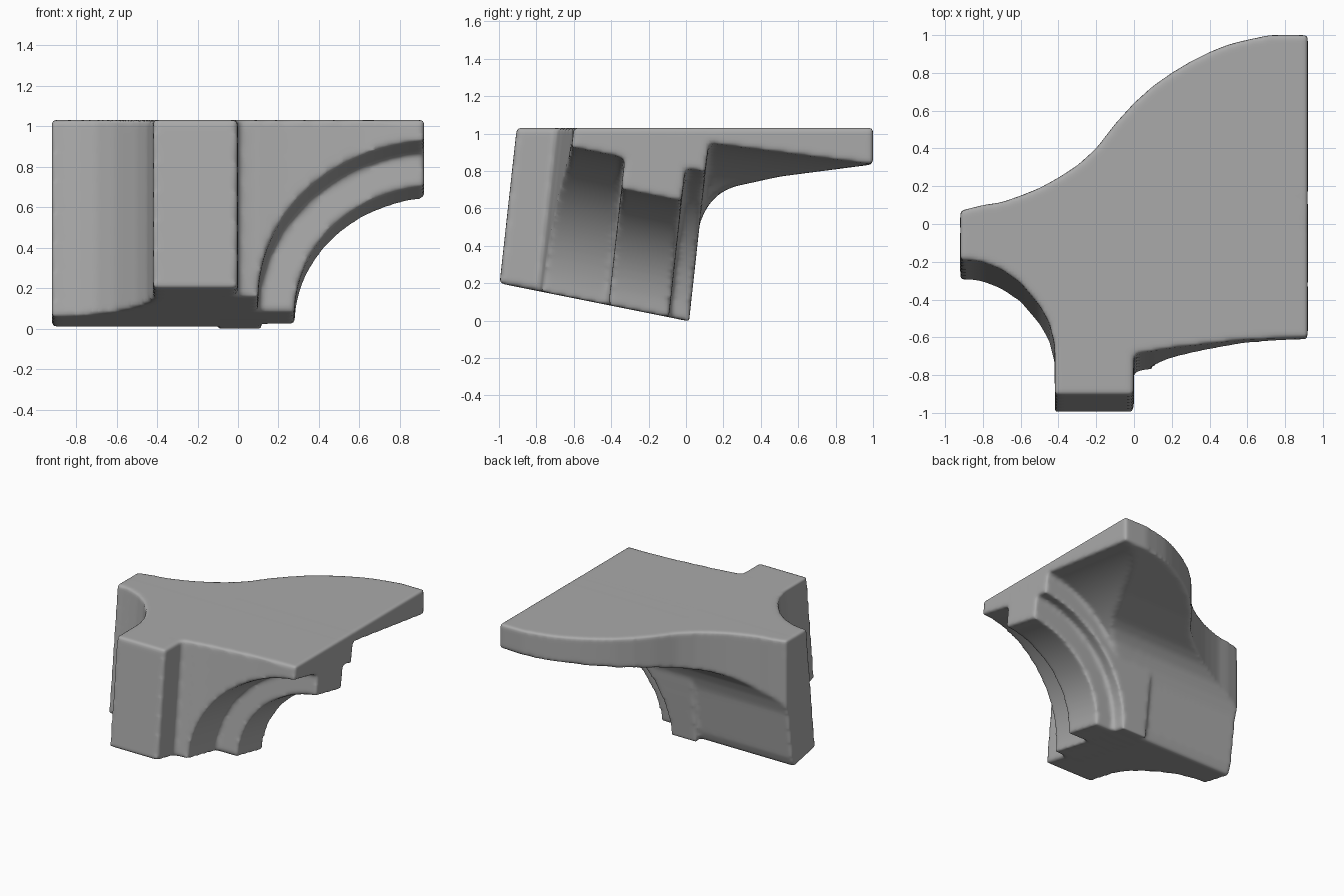
import bpy, bmesh, math

if "Cube" in bpy.data.objects:
    bpy.data.objects.remove(bpy.data.objects["Cube"])

TOP, RIGHT, LEAN, TILT = 1.03, 0.92, 0.11, 0.2


def interp(pts, x):
    for (x0, y0), (x1, y1) in zip(pts, pts[1:]):
        if x <= x1:
            return y0 + (y1 - y0) * max(0, (x - x0) / (x1 - x0))
    return pts[-1][1]


def foot(y0, h):
    """Lower point of a leaning wall that starts at y0 on the top face."""
    y = (y0 + LEAN * (h - TOP)) / (1 + LEAN * TILT)
    return y, h - TILT * y


def loft(name, sections):
    """Solid through matching (y, z) rings placed along x."""
    bm = bmesh.new()
    rings = [[bm.verts.new((x, y, z)) for y, z in ring] for x, ring in sections]
    n = len(rings[0])
    for a, b in zip(rings, rings[1:]):
        for i in range(n):
            j = (i + 1) % n
            bm.faces.new((a[i], a[j], b[j], b[i]))
    bm.faces.new(rings[0][::-1])
    bm.faces.new(rings[-1])
    bmesh.ops.recalc_face_normals(bm, faces=bm.faces)
    mesh = bpy.data.meshes.new(name)
    bm.to_mesh(mesh)
    bm.free()
    ob = bpy.data.objects.new(name, mesh)
    bpy.context.collection.objects.link(ob)
    return ob


def ring(front, back, h):
    return [(front, TOP), (back, TOP), foot(back, h), foot(front, h)]


def arch(a, b, steps=32):
    """Quarter arch as (x, height) points, after a flat foot inside the pier."""
    end = math.acos((1 - RIGHT) / a)
    return [(-0.1, 0)] + [(1 - a * math.cos(end * i / steps),
                           b * math.sin(end * i / steps)) for i in range(steps + 1)]


parts = []

# Pier with concave niche and projecting pilaster
niche = [(-.92, -.19), (-.86, -.19), (-.8, -.2), (-.7, -.24), (-.6, -.31),
         (-.5, -.43), (-.45, -.52), (-.42, -.64)]
front = niche + [(-.419, -.905), (-.001, -.905), (0, -.69), (.1, -.67)]
parts.append(loft("pier", [(x, ring(y, .07, 0)) for x, y in front]))

# Front spandrel, projecting rib and rear step
wall = [(-.1, -.69), (0, -.69), (.2, -.655), (.6, -.61), (.92, -.6)]
parts.append(loft("spandrel", [(x, ring(interp(wall, x), -.2, h)) for x, h in arch(.9, .81)]))
parts.append(loft("rib", [(x, ring(-.31, .02, h)) for x, h in arch(.72, .64)]))
parts.append(loft("rear_step", [(x, ring(-.1, .13, h)) for x, h in arch(.88, .82)]))

# Rear vault: two crossing curved undersides below a flat slab
edge = [(-.92, .07), (-.8, .1), (-.7, .115), (-.6, .15), (-.5, .19), (-.4, .245),
        (-.3, .31), (-.2, .4), (-.1, .53), (0, .64), (.1, .73), (.2, .8), (.3, .86),
        (.4, .91), (.5, .95), (.6, .975), (.72, 1), (.92, 1)]
back = [(-.03, 0), (0, .08), (.05, .45), (.08, .54), (.12, .62), (.18, .68),
        (.25, .715), (.5, .77), (1, .835)]


def underside(x, y):
    u = min(1, (1 - x) / .92)
    cross = .97 * math.sqrt(1 - u * u) - .13 * y
    return max(cross, interp(back, y))


sections = []
for i in range(81):
    x = -RIGHT + 2 * RIGHT * i / 80
    end = interp(edge, x)
    ys = [-.03 + (end + .03) * (k / 30) ** 1.6 for k in range(31)]
    sections.append((x, [(-.03, TOP), (end, TOP)] + [(y, underside(x, y)) for y in reversed(ys)]))
parts.append(loft("vault_slab", sections))

# Fuse the parts into one softly rounded block
bpy.ops.object.select_all(action='DESELECT')
for ob in parts:
    ob.select_set(True)
bpy.context.view_layer.objects.active = parts[0]
bpy.ops.object.join()
block = bpy.context.view_layer.objects.active
block.name = "vault_springer"
remesh = block.modifiers.new("fuse", 'REMESH')
remesh.mode = 'VOXEL'
remesh.voxel_size = 0.016
soften = block.modifiers.new("soften", 'SMOOTH')
soften.factor = 0.5
soften.iterations = 5
for name in ("fuse", "soften"):
    bpy.ops.object.modifier_apply(modifier=name)
bpy.ops.object.shade_smooth()

stone = bpy.data.materials.new("grey_stone")
stone.diffuse_color = (0.4, 0.4, 0.4, 1)
stone.use_nodes = True
stone.node_tree.nodes["Principled BSDF"].inputs["Base Color"].default_value = stone.diffuse_color
block.data.materials.clear()
block.data.materials.append(stone)
